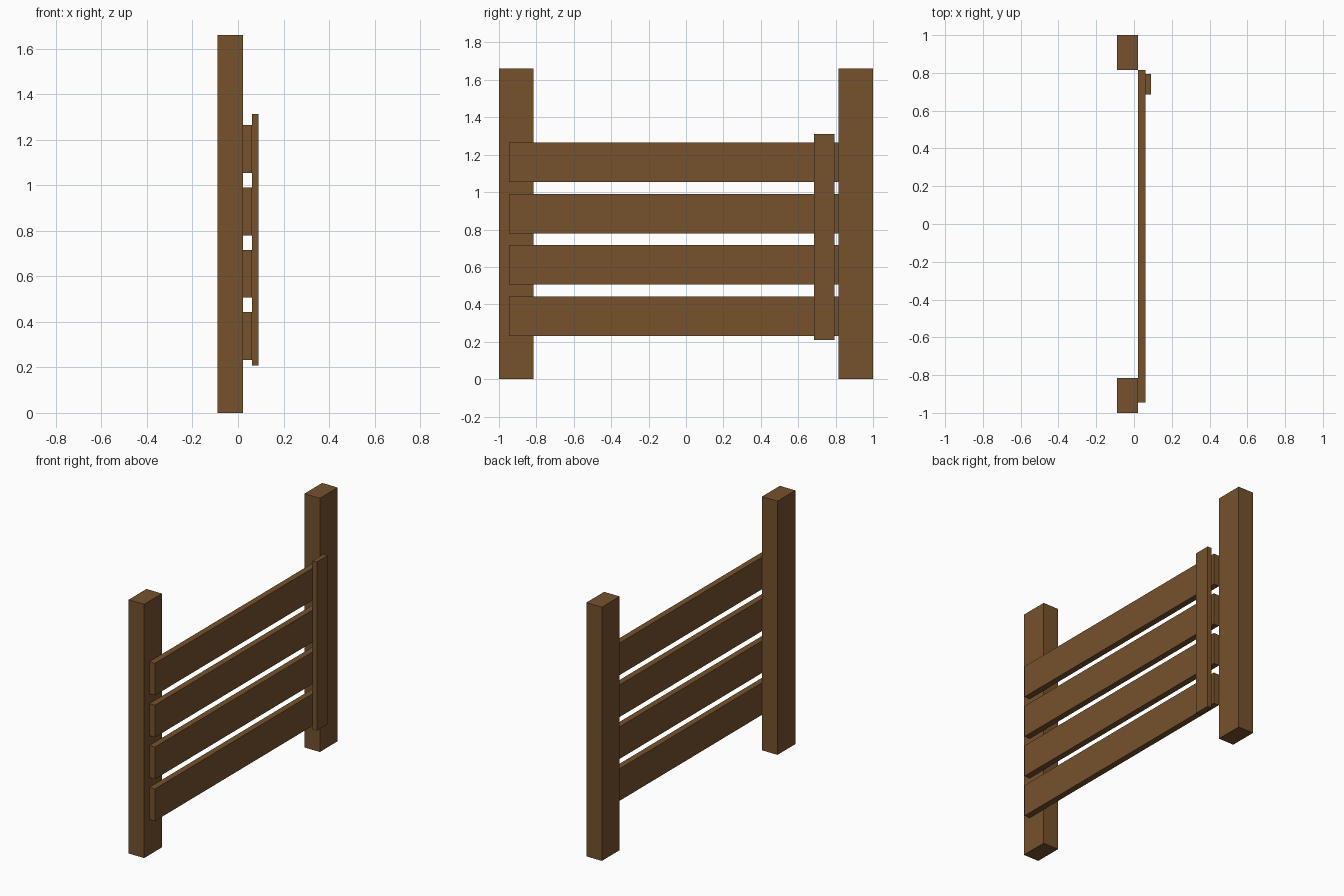
import bpy

if "Cube" in bpy.data.objects:
    bpy.data.objects.remove(bpy.data.objects["Cube"])

wood = bpy.data.materials.new("brown_wood")
wood.diffuse_color = (0.181, 0.084, 0.026, 1)
wood.use_nodes = True
wood.node_tree.nodes["Principled BSDF"].inputs["Base Color"].default_value = wood.diffuse_color


def box(name, x, y, z):
    """Box from (min, max) ranges on each axis."""
    bpy.ops.mesh.primitive_cube_add(size=1)
    o = bpy.context.object
    o.name = name
    for v in o.data.vertices:
        v.co = [r[0] if c < 0 else r[1] for c, r in zip(v.co, (x, y, z))]
    o.data.materials.append(wood)
    return o


# Two upright posts
for name, side in (("left_post", -1), ("right_post", 1)):
    box(name, (-0.091, 0.021), sorted((side * 0.816, side * 1.0)), (0, 1.66))

# Four horizontal planks fixed to the posts' face
for i in range(4):
    zc = 0.337 + i * 0.274
    box(f"plank_{i + 1}", (0.021, 0.061), (-0.946, 0.816), (zc - 0.105, zc + 0.105))

# Vertical batten across the planks
box("batten", (0.061, 0.091), (0.685, 0.795), (0.208, 1.312))
